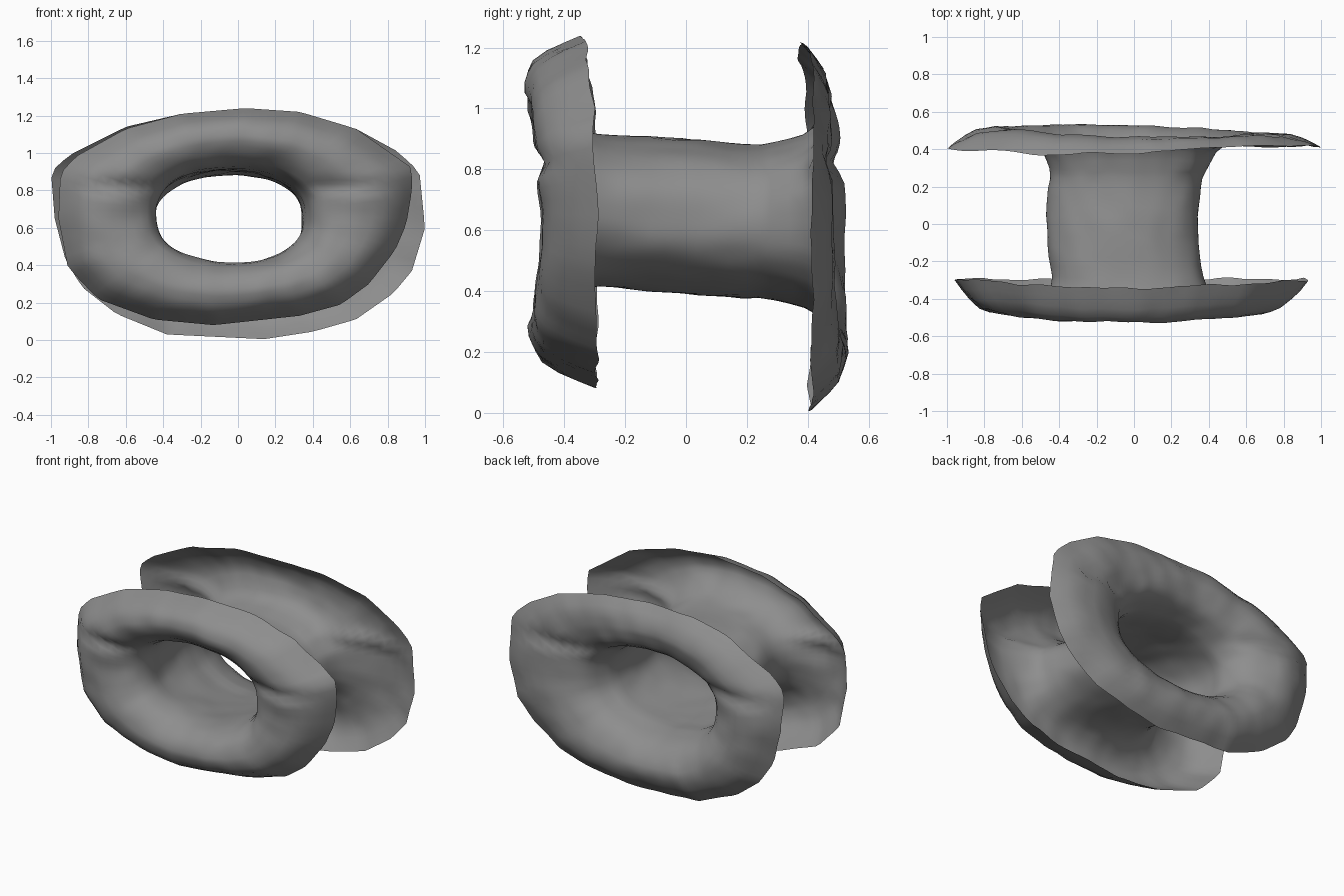
import bpy, bmesh, math
from mathutils import Vector, noise

if "Cube" in bpy.data.objects:
    bpy.data.objects.remove(bpy.data.objects["Cube"], do_unlink=True)

SEG = 112
CX, CZ = -0.04, 0.65

# Rim outlines (x, z) of the two flared ends
FRONT_RIM = [(.04, 1.24), (.33, 1.22), (.63, 1.13), (.93, .92), (.93, .8), (.9, .62),
             (.84, .48), (.7, .3), (.55, .19), (.33, .13), (-.13, .08), (-.45, .11),
             (-.75, .22), (-.91, .39), (-.96, .65), (-.95, .89), (-.87, .98),
             (-.6, 1.13), (-.3, 1.21)]
BACK_RIM = [(0, 1.22), (.33, 1.2), (.63, 1.13), (.85, 1.01), (.97, .9), (1, .6),
            (.93, .37), (.83, .25), (.63, .11), (.4, .045), (.14, .005), (-.38, .03),
            (-.65, .14), (-.83, .28), (-.92, .42), (-.98, .65), (-1, .9), (-.9, .99),
            (-.6, 1.14), (-.3, 1.21)]
# Lip profiles: (fraction from tube to rim, y)
FRONT_LIP = [(0, -.28), (.03, -.35), (.09, -.41), (.25, -.47), (.45, -.495),
             (.6, -.49), (.75, -.46), (.88, -.395), (1, -.295)]
BACK_LIP = [(0, .25), (.04, .32), (.1, .39), (.16, .425), (.25, .455), (.4, .488),
            (.55, .502), (.75, .485), (.88, .45), (1, .41)]


def polar(outline):
    """Sort an outline by angle around the centre, wrapped at both ends."""
    pts = sorted((math.atan2(z - CZ, x - CX), math.hypot(x - CX, z - CZ)) for x, z in outline)
    first, last = pts[0], pts[-1]
    return [(last[0] - math.tau, last[1])] + pts + [(first[0] + math.tau, first[1])]


def radius(table, a):
    """Distance to the straight edge of the outline hit at angle a."""
    for (a0, r0), (a1, r1) in zip(table, table[1:]):
        if a0 <= a <= a1:
            return math.sin(a1 - a0) / (math.sin(a1 - a) / r0 + math.sin(a - a0) / r1)


def lookup(table, t):
    for (t0, v0), (t1, v1) in zip(table, table[1:]):
        if t0 <= t <= t1:
            return v0 + (v1 - v0) * (t - t0) / (t1 - t0)


def tube_point(a, y):
    """Rounded oval tube that sinks and bows slightly along its length."""
    c, s = math.cos(a), math.sin(a)
    k = 2 / 2.3
    u = max(-.3, min(.3, y))
    x = -.06 + .03 * (u / .3) ** 2 + .405 * math.copysign(abs(c) ** k, c)
    z = .645 - .08 * min(u, .18) + .25 * math.copysign(abs(s) ** k, s)
    return Vector((x, y, z))


def lumps(p, amount):
    return (noise.noise_vector(p * 4) + noise.noise_vector(p * 9) * .5) * amount


def front_warp(c, s, t, swell):
    """Lip stands out above and below the hole; top rim leans back."""
    return -swell * .04 * (abs(s) - .5) - .055 * t * t * max(0, s) ** 2


def back_warp(c, s, t, swell):
    """Lip is fuller low down and on one side; top rim leans and twists."""
    return -swell * (.027 * s + .018 * c) - t * t * max(0, s) * (.035 * s - .03 * c)


def flange_point(a, t, y, rim, side, warp):
    base = tube_point(a, y)
    r = radius(rim, a)
    edge = Vector((CX + r * math.cos(a), y, CZ + r * math.sin(a)))
    p = base.lerp(edge, t)
    swell = math.sin(math.pi * t)
    p.y += warp(math.cos(a), math.sin(a), t, swell)
    # pinched crease across both shoulders
    if abs(p.x) > .3:
        p.y -= side * .03 * swell * math.exp(-((p.z - .82) / .03) ** 2)
    bump = lumps(p, .016)
    bump.x *= (1 - t) * .5
    bump.z *= (1 - t) * .5
    return p + bump


angles = [-math.pi + math.tau * i / SEG for i in range(SEG)]
STEPS = [0, .015, .03, .06, .1, .17, .25, .35, .45, .55, .65, .75, .85, .93, 1]


def flange(lip, outline, side, warp):
    rim = polar(outline)
    return [[flange_point(a, t, lookup(lip, t), rim, side, warp) for a in angles]
            for t in STEPS]


front = flange(FRONT_LIP, FRONT_RIM, -1, front_warp)
back = flange(BACK_LIP, BACK_RIM, 1, back_warp)
tube = []
for i in range(1, 10):
    y = -.28 + .053 * i
    row = [tube_point(a, y) for a in angles]
    tube.append([p + lumps(p, .012) for p in row])
rings = front[::-1] + tube + back

# Continuous open shell
bm = bmesh.new()
grid = [[bm.verts.new(p) for p in row] for row in rings]
for r0, r1 in zip(grid, grid[1:]):
    for i in range(SEG):
        j = (i + 1) % SEG
        bm.faces.new((r0[i], r0[j], r1[j], r1[i]))
bmesh.ops.recalc_face_normals(bm, faces=bm.faces)
mesh = bpy.data.meshes.new("flared_tube_shell")
bm.to_mesh(mesh)
bm.free()
shell = bpy.data.objects.new("flared_tube_shell", mesh)
bpy.context.collection.objects.link(shell)

grey = bpy.data.materials.new("mid_grey")
grey.use_nodes = True
colour = (.27, .27, .27, 1)
grey.diffuse_color = colour
grey.node_tree.nodes["Principled BSDF"].inputs["Base Color"].default_value = colour
mesh.materials.append(grey)

bpy.ops.object.select_all(action='DESELECT')
shell.select_set(True)
bpy.context.view_layer.objects.active = shell
bpy.ops.object.shade_smooth_by_angle(angle=math.radians(55))
